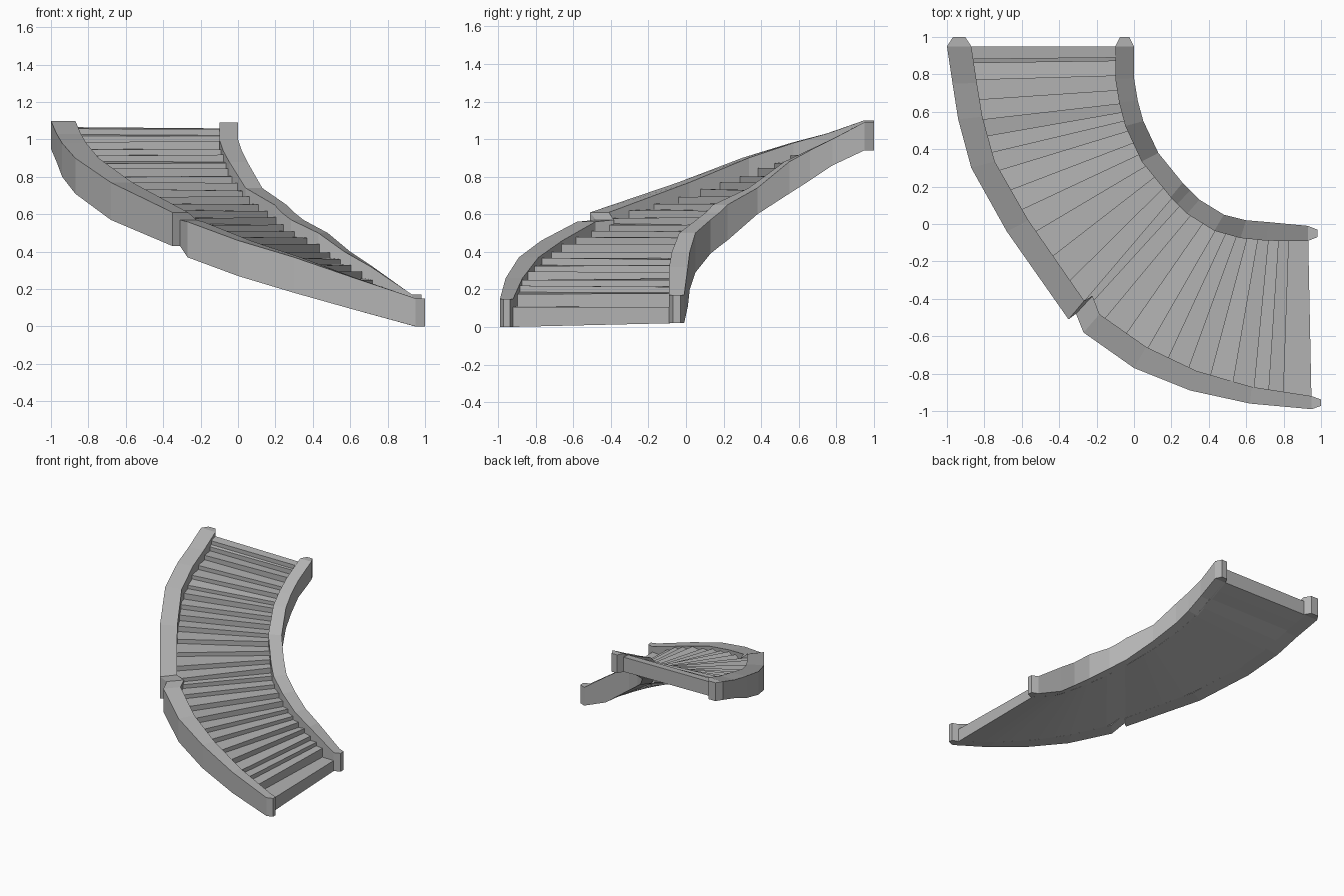
import bpy
import bmesh
import random
from mathutils import Vector

random.seed(4)
cube = bpy.data.objects.get("Cube")
if cube:
    bpy.data.objects.remove(cube, do_unlink=True)

stone = bpy.data.materials.new("grey_stone")
stone.use_nodes = True
GREY = (0.45, 0.45, 0.45, 1)
stone.diffuse_color = GREY
stone.node_tree.nodes["Principled BSDF"].inputs["Base Color"].default_value = GREY

# Matching stations from the foot to the head: x, y, rail top, rail bottom
OUTER = [(.95, -.99, .15, 0), (.62, -.96, .26, .09), (.3, -.89, .37, .18),
         (0, -.77, .46, .27), (-.27, -.58, .56, .37), (-.31, -.48, .57, .43),
         (-.35, -.51, .61, .43), (-.68, -.04, .77, .57), (-.87, .3, .9, .71),
         (-.94, .56, .98, .8), (-.97, .75, 1.03, .88), (-1, .95, 1.1, .95)]
INNER = [(.93, -.01, .17, .02), (.72, .01, .32, .11), (.6, .02, .4, .2),
         (.48, .05, .5, .29), (.35, .13, .57, .39), (.3, .18, .61, .43),
         (.26, .22, .65, .46), (.13, .38, .74, .6), (.05, .55, .88, .71),
         (.02, .66, .94, .78), (0, .78, 1, .86), (0, .95, 1.09, .94)]
TREAD_Z = [.11, .26, .35, .44, .52, .555, .59, .71, .82, .92, .98, 1.06]
LAST = len(TREAD_Z) - 1


def loft(name, rings):
    """Skin a list of four-point rings and close both ends."""
    bm = bmesh.new()
    loops = [[bm.verts.new(p) for p in ring] for ring in rings]
    for a, b in zip(loops, loops[1:]):
        for i in range(4):
            j = (i + 1) % 4
            bm.faces.new((a[i], a[j], b[j], b[i]))
    bm.faces.new(loops[0])
    bm.faces.new(loops[-1])
    bmesh.ops.remove_doubles(bm, verts=bm.verts, dist=1e-5)
    bmesh.ops.recalc_face_normals(bm, faces=bm.faces)
    mesh = bpy.data.meshes.new(name)
    bm.to_mesh(mesh)
    bm.free()
    mesh.materials.append(stone)
    obj = bpy.data.objects.new(name, mesh)
    bpy.context.collection.objects.link(obj)
    return obj


def at(values, t):
    """Linear interpolation along the stations."""
    i = min(int(t), LAST - 1)
    return values[i] + (values[i + 1] - values[i]) * (t - i)


def rail_rings(path, other, widths):
    rings = []
    for p, q, w in zip(path, other, widths):
        side = (Vector(q[:2]) - Vector(p[:2])).normalized() * w
        x, y, top, low = p
        rings.append([Vector((x, y, low)), Vector((x, y, top)),
                      Vector((x + side.x, y + side.y, top)),
                      Vector((x + side.x, y + side.y, low))])
    return rings


def tapered_end(ring, shift):
    """Narrowed end face that gives the rail a blunt pointed post."""
    mid = sum(ring, Vector()) / 4
    return [Vector((p.x + (mid.x - p.x) * .5, p.y + (mid.y - p.y) * .5, p.z))
            + Vector(shift) for p in ring]


# Rails with blunt posts at both ends
outer_widths = [min(.07 + .02 * i, .13) for i in range(LAST + 1)]
inner_widths = [.08] + [.1] * LAST
outer = rail_rings(OUTER, INNER, outer_widths)
inner = rail_rings(INNER, OUTER, inner_widths)
for name, rings in (("outer_rail", outer), ("inner_rail", inner)):
    foot = tapered_end(rings[0], (.05, 0, 0))
    head = tapered_end(rings[-1], (0, .05, 0))
    loft(name, [foot] + rings + [head])

# Step heights and where each one starts along the stair
STEPS = 25
heights = [TREAD_Z[0]] + [.18 + (1.06 - .18) * k / (STEPS - 1) for k in range(STEPS)]


def station_for(z):
    i = next(k for k in range(LAST) if z <= TREAD_Z[k + 1] + 1e-6)
    return i + (z - TREAD_Z[i]) / (TREAD_Z[i + 1] - TREAD_Z[i])


starts = [station_for(z) for z in heights]
starts[-1] = LAST - .35
starts.append(LAST)


def step_ring(t, z):
    left, right = at_edge(outer, t), at_edge(inner, t)
    a, b = left[0], right[0]
    tuck = (b - a).normalized() * .015
    a, b = a - tuck, b + tuck
    wear = [random.uniform(-.006, .006) for _ in range(2)]
    return [Vector((a.x, a.y, z + wear[0])), Vector((b.x, b.y, z + wear[1])),
            Vector((b.x, b.y, right[1])), Vector((a.x, a.y, left[1]))]


def at_edge(rings, t):
    """Flat position of a rail's inside edge and the height of its underside."""
    p = at([r[3] for r in rings], t)
    return Vector((p.x, p.y, 0)), p.z


# Winding flight of treads and risers over a smooth underside
flight = []
for z, t0, t1 in zip(heights, starts, starts[1:]):
    flight += [step_ring(t0, z), step_ring(t1, z)]
loft("stair_flight", flight)
